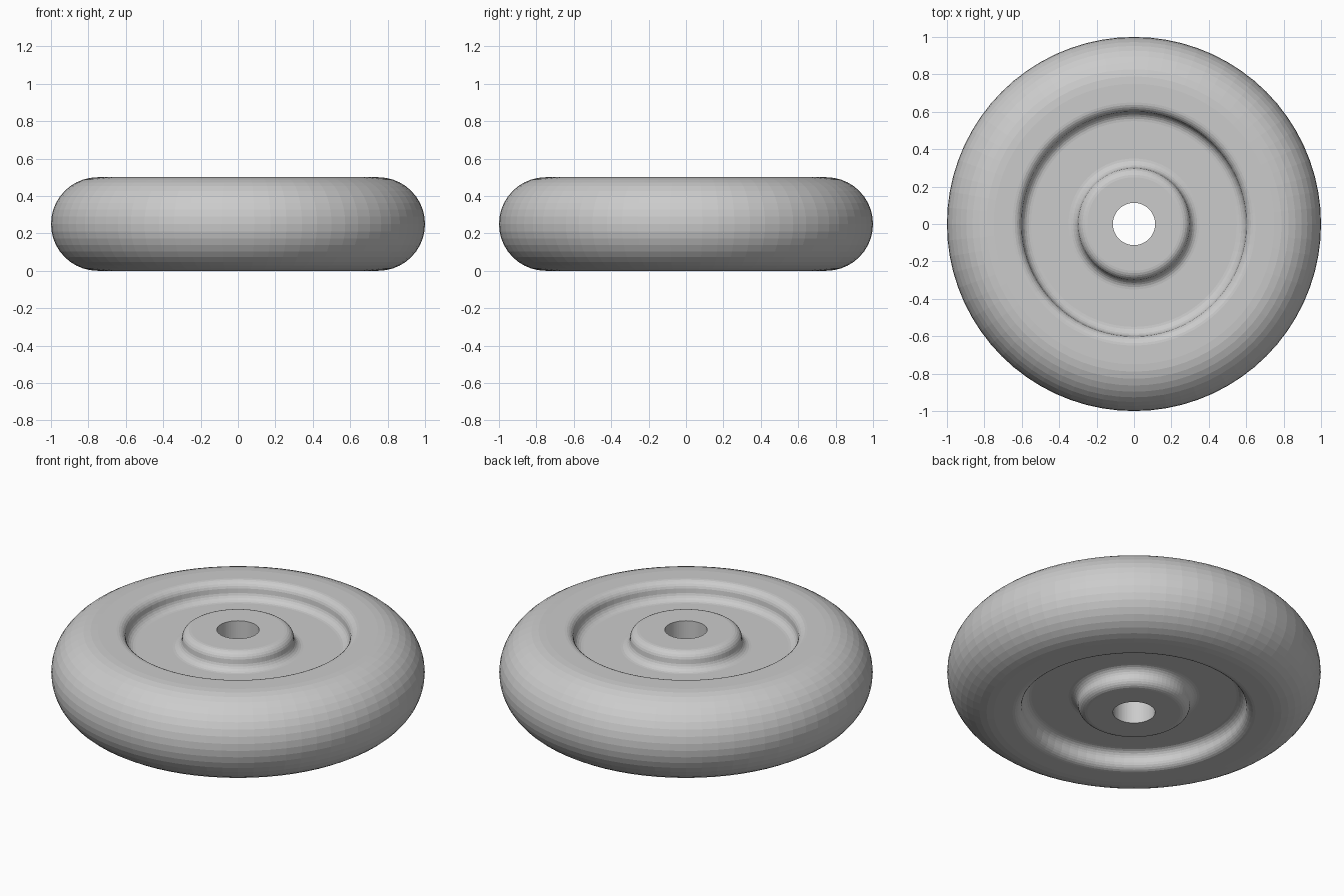
import bpy, bmesh
from math import sin, cos, pi, radians

if "Cube" in bpy.data.objects:
    bpy.data.objects.remove(bpy.data.objects["Cube"])

SEGMENTS = 72


def arc(cx, cz, radius, start, end, steps):
    """Points along an arc in the r-z plane, angles in degrees."""
    return [(cx + radius * cos(radians(start + (end - start) * i / steps)),
             cz + radius * sin(radians(start + (end - start) * i / steps)))
            for i in range(steps + 1)]


# Upper half profile: bore, raised hub, dished web, rounded tread
F = 0.05
upper = [(0.113, 0.50)]
upper += arc(0.25, 0.45, F, 90, 0, 6)            # hub rounded top edge
upper += arc(0.35, 0.45, F, 180, 270, 6)[1:]     # hub base fillet
upper += arc(0.55, 0.45, F, 270, 360, 6)         # rim base fillet
upper += arc(0.65, 0.45, F, 180, 90, 6)[1:]      # rim rounded top edge
upper += arc(0.75, 0.25, 0.25, 90, 0, 10)        # tread

# Mirror the profile across mid-height for the underside
profile = upper + [(r, 0.5 - z) for r, z in reversed(upper[:-1])]

# Revolve the closed profile around z
bm = bmesh.new()
rings = []
for i in range(SEGMENTS):
    a = 2 * pi * i / SEGMENTS
    rings.append([bm.verts.new((r * cos(a), r * sin(a), z)) for r, z in profile])
n = len(profile)
for i in range(SEGMENTS):
    here, there = rings[i], rings[(i + 1) % SEGMENTS]
    for j in range(n):
        k = (j + 1) % n
        bm.faces.new((here[j], here[k], there[k], there[j]))
bmesh.ops.recalc_face_normals(bm, faces=bm.faces)

mesh = bpy.data.meshes.new("wheel")
bm.to_mesh(mesh)
bm.free()
wheel = bpy.data.objects.new("wheel", mesh)
bpy.context.collection.objects.link(wheel)
